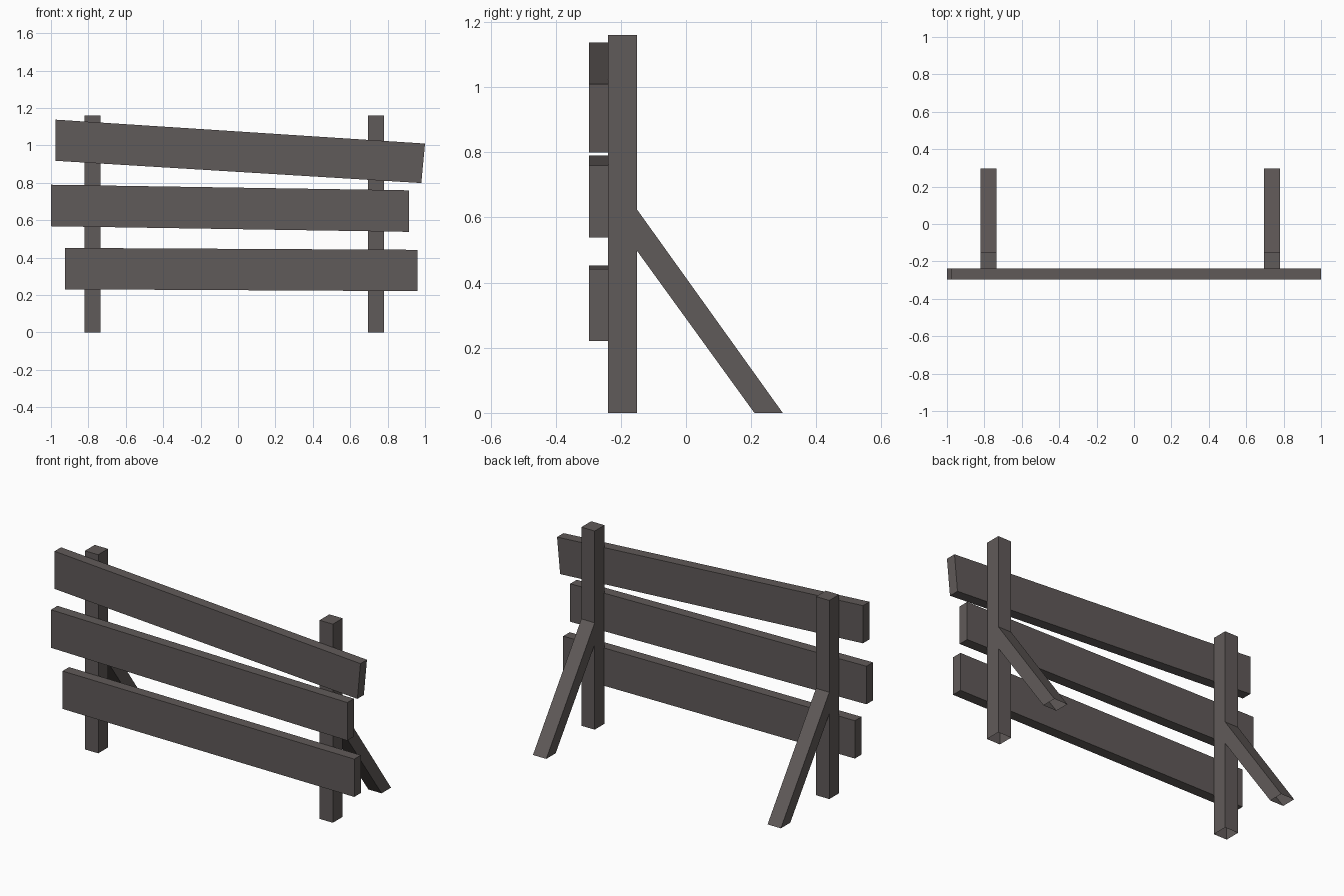
import bpy

if "Cube" in bpy.data.objects:
    bpy.data.objects.remove(bpy.data.objects["Cube"])

wood = bpy.data.materials.new("weathered_wood")
wood.diffuse_color = (0.118, 0.103, 0.100, 1)
wood.use_nodes = True
wood.node_tree.nodes["Principled BSDF"].inputs["Base Color"].default_value = wood.diffuse_color


def build(name, a, b, skip=()):
    """Join two matching four-point outlines into a solid; skip leaves side faces open."""
    faces = [(3, 2, 1, 0), (4, 5, 6, 7)]
    for i in range(4):
        j = (i + 1) % 4
        if i not in skip:
            faces.append((i, j, j + 4, i + 4))
    mesh = bpy.data.meshes.new(name)
    mesh.from_pydata(list(a) + list(b), [], faces)
    mesh.materials.append(wood)
    obj = bpy.data.objects.new(name, mesh)
    bpy.context.collection.objects.link(obj)
    return obj


def extrude_x(name, profile, x0, x1, skip):
    """Counter-clockwise y-z profile extruded along x."""
    return build(name, [(x0, y, z) for y, z in profile],
                 [(x1, y, z) for y, z in profile], skip)


def extrude_y(name, profile, y0, y1):
    """Clockwise x-z profile extruded from front to back."""
    return build(name, [(x, y0, z) for x, z in profile],
                 [(x, y1, z) for x, z in profile])


# Posts and slanted rear braces, open where they meet the ground
post = [(-0.24, 0), (-0.15, 0), (-0.15, 1.16), (-0.24, 1.16)]
brace = [(0.21, 0), (0.297, 0), (-0.15, 0.624), (-0.15, 0.497)]
for side, x in (("left", -0.778), ("right", 0.738)):
    extrude_x(side + "_post", post, x - 0.043, x + 0.043, (0,))
    extrude_x(side + "_brace", brace, x - 0.043, x + 0.043, (0, 2))

# Crooked planks across the front
planks = {
    "top_plank": [(-0.977, 1.138), (1.0, 1.01), (0.98, 0.799), (-0.977, 0.918)],
    "middle_plank": [(-1.0, 0.79), (0.915, 0.76), (0.915, 0.538), (-1.0, 0.568)],
    "bottom_plank": [(-0.925, 0.452), (0.96, 0.442), (0.96, 0.221), (-0.925, 0.231)],
}
for name, outline in planks.items():
    extrude_y(name, outline, -0.298, -0.238)
